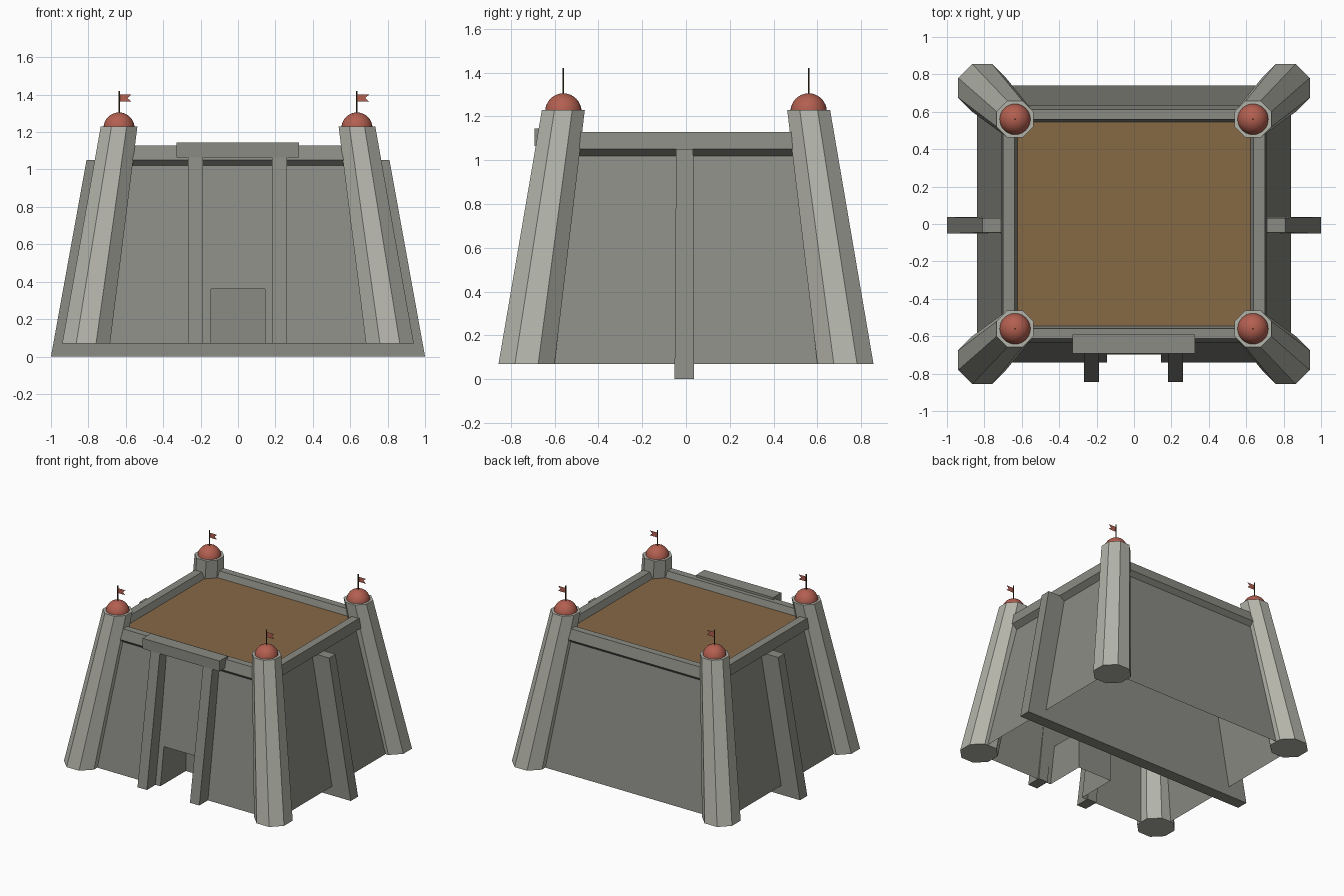
import bpy, bmesh, math
from mathutils import Vector

cube = bpy.data.objects.get("Cube")
if cube:
    bpy.data.objects.remove(cube, do_unlink=True)


def material(name, rgb):
    m = bpy.data.materials.new(name)
    m.use_nodes = True
    m.diffuse_color = (*rgb, 1)
    m.node_tree.nodes["Principled BSDF"].inputs["Base Color"].default_value = (*rgb, 1)
    return m


STONE = material("grey stone", (0.255, 0.26, 0.23))
PALE = material("pale stone", (0.45, 0.455, 0.40))
EARTH = material("brown earth", (0.24, 0.14, 0.06))
RED = material("red roof", (0.45, 0.115, 0.08))
WOOD = material("dark wood", (0.06, 0.04, 0.015))


def finish(name, bm, mat, fix_normals=True):
    if fix_normals:
        bmesh.ops.recalc_face_normals(bm, faces=bm.faces)
    me = bpy.data.meshes.new(name)
    bm.to_mesh(me)
    bm.free()
    me.materials.append(mat)
    ob = bpy.data.objects.new(name, me)
    bpy.context.collection.objects.link(ob)
    return ob


def rect(x0, x1, y0, y1, z):
    return [(x0, y0, z), (x1, y0, z), (x1, y1, z), (x0, y1, z)]


def skin(bm, rings):
    """Join rings of points with quads and return the vertex rings."""
    vs = [[bm.verts.new(p) for p in r] for r in rings]
    for a, b in zip(vs, vs[1:]):
        n = len(a)
        for i in range(n):
            j = (i + 1) % n
            bm.faces.new((a[i], a[j], b[j], b[i]))
    return vs


def solid(name, rings, mat):
    bm = bmesh.new()
    vs = skin(bm, rings)
    bm.faces.new(vs[0][::-1])
    bm.faces.new(vs[-1])
    return finish(name, bm, mat)


# Sloped walls, open below, with overhanging parapet; profile is (half x, half y, z)
BASE = 0.07
profile = [(0.84, 0.74, BASE), (0.668, 0.60, 1.02), (0.71, 0.633, 1.05),
           (0.70, 0.613, 1.128), (0.64, 0.56, 1.128), (0.622, 0.545, 1.08)]
bm = bmesh.new()
rings = skin(bm, [rect(-x, x, -y, y, z) for x, y, z in profile])
low, high = rings[0], rings[1]

# Deep doorway cut through the front wall
front = next(f for f in bm.faces if set(f.verts) == {low[0], low[1], high[0], high[1]})
bm.faces.remove(front)
DOOR, TOP, BACK = 0.145, 0.36, -0.43
arch = [(-DOOR, -0.74, BASE), (-DOOR, -0.697, TOP), (DOOR, -0.697, TOP), (DOOR, -0.74, BASE)]
outer = [bm.verts.new(p) for p in arch]
inner = [bm.verts.new((x, BACK, z)) for x, y, z in arch]
bm.faces.new((low[0], *outer, low[1], high[1], high[0]))
for i in range(3):
    bm.faces.new((outer[i], inner[i], inner[i + 1], outer[i + 1]))
bm.faces.new(inner[::-1])
finish("walls", bm, STONE, False)

# Earth floor of the roof terrace
bm = bmesh.new()
bm.faces.new([bm.verts.new(p) for p in rect(-0.622, 0.622, -0.545, 0.545, 1.08)])
finish("terrace_floor", bm, EARTH, False)

# Cross wall ending in a buttress on each side
solid("cross_wall", [rect(-1, 1, -0.052, 0.037, 0),
                     rect(-0.81, 0.81, -0.045, 0.033, 1.05)], STONE)

# Gate pilasters and lintel
for side, x in (("right", -0.227), ("left", 0.221)):
    solid(side + "_pilaster", [rect(x - 0.04, x + 0.04, -0.845, -0.73, BASE),
                               rect(x - 0.04, x + 0.04, -0.685, -0.60, 1.07)], STONE)
solid("gate_lintel", [rect(-0.33, 0.327, -0.692, -0.592, z) for z in (1.065, 1.145)], STONE)


def octagon(cx, cy, z, half):
    r = half / math.cos(math.pi / 8)
    return [(cx + r * math.cos(a), cy + r * math.sin(a), z)
            for a in (math.pi / 8 + k * math.pi / 4 for k in range(8))]


def dome(name, x, y, z, r):
    bm = bmesh.new()
    bmesh.ops.create_uvsphere(bm, u_segments=32, v_segments=16, radius=r)
    bmesh.ops.delete(bm, geom=[v for v in bm.verts if v.co.z < -0.001], context="VERTS")
    bmesh.ops.translate(bm, verts=bm.verts, vec=Vector((x, y, z)))
    for f in bm.faces:
        f.smooth = True
    finish(name, bm, RED)


# Four leaning corner towers with dome, pole and swallow-tailed flag
TX, TY = 0.636, 0.56
for end, sy in (("front", -1), ("back", 1)):
    for side, sx in (("right", -1), ("left", 1)):
        tag = end + "_" + side
        x, y = sx * TX, sy * TY
        solid(tag + "_tower", [octagon(sx * 0.812, sy * 0.728, BASE, 0.128),
                               octagon(x, y, 1.23, 0.098)], PALE)
        dome(tag + "_dome", x, y, 1.222, 0.083)
        solid(tag + "_pole", [octagon(x, y, z, 0.004) for z in (1.29, 1.42)], WOOD)
        bm = bmesh.new()
        shape = [(0, 1.363), (0.065, 1.363), (0.045, 1.382), (0.065, 1.401), (0, 1.401)]
        bm.faces.new([bm.verts.new((x + dx, y, z)) for dx, z in shape])
        finish(tag + "_flag", bm, RED, False)
